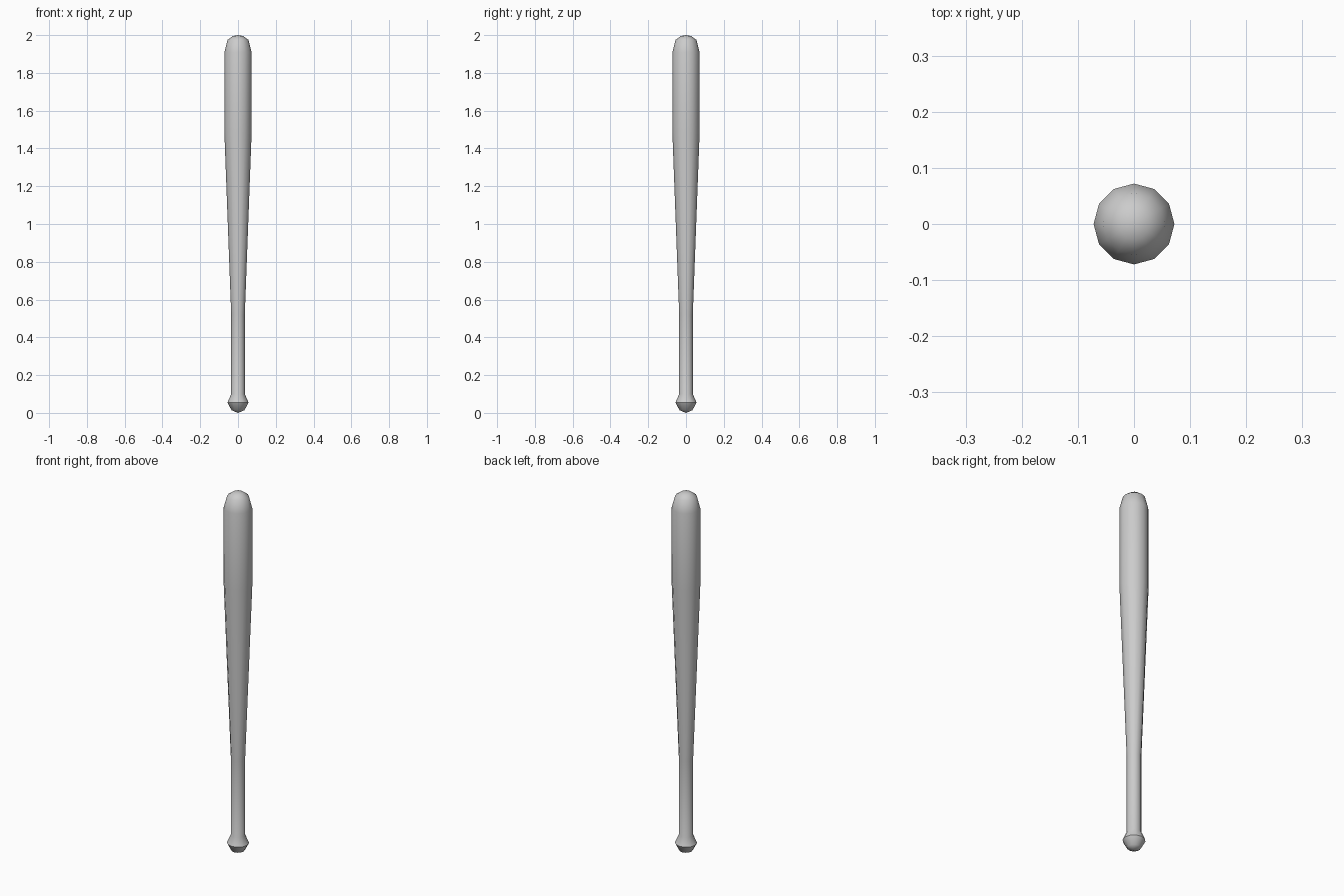
import bpy, bmesh, math

if "Cube" in bpy.data.objects:
    bpy.data.objects.remove(bpy.data.objects["Cube"])

SIDES = 12


def lathe(name, profile):
    """Revolve (radius, z) points around z; zero radius closes to a pole."""
    bm = bmesh.new()
    rings = []
    for r, z in profile:
        if r == 0:
            rings.append([bm.verts.new((0, 0, z))] * SIDES)
        else:
            rings.append([bm.verts.new((r * math.cos(2 * math.pi * i / SIDES),
                                        r * math.sin(2 * math.pi * i / SIDES), z))
                          for i in range(SIDES)])
    for low, high in zip(rings, rings[1:]):
        for i in range(SIDES):
            j = (i + 1) % SIDES
            corners = list(dict.fromkeys((low[i], low[j], high[j], high[i])))
            bm.faces.new(corners)
    bmesh.ops.recalc_face_normals(bm, faces=bm.faces)
    mesh = bpy.data.meshes.new(name)
    bm.to_mesh(mesh)
    bm.free()
    obj = bpy.data.objects.new(name, mesh)
    bpy.context.collection.objects.link(obj)
    bpy.ops.object.select_all(action='DESELECT')
    obj.select_set(True)
    bpy.context.view_layer.objects.active = obj
    bpy.ops.object.shade_smooth_by_angle(angle=math.radians(40))
    return obj


# One turned piece: knob, handle, taper, barrel and rounded tip
lathe("bat", [
    (0, 0), (0.034, 0.014), (0.056, 0.055), (0.036, 0.10),   # knob
    (0.036, 0.52),                                           # handle
    (0.072, 1.48),                                           # taper
    (0.072, 1.91),                                           # barrel
    (0.055, 1.975), (0.027, 1.995), (0, 2.0),                # tip
])
